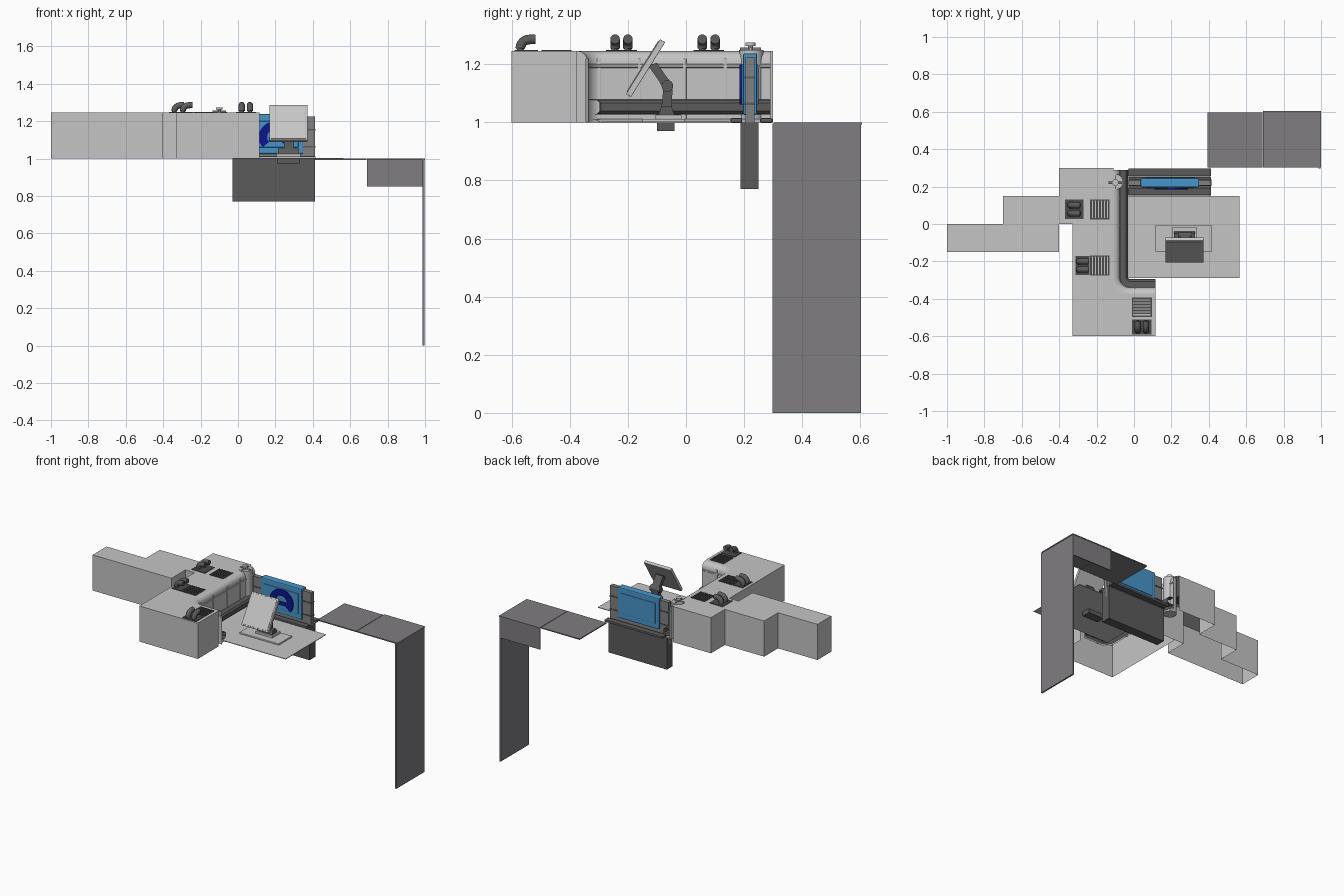
import bpy, bmesh, math
from mathutils import Vector, Matrix

if "Cube" in bpy.data.objects:
    bpy.data.objects.remove(bpy.data.objects["Cube"])


def material(name, rgb):
    m = bpy.data.materials.new(name)
    m.diffuse_color = (*rgb, 1)
    m.use_nodes = True
    m.node_tree.nodes["Principled BSDF"].inputs["Base Color"].default_value = m.diffuse_color
    return m


LIGHT = material("light grey", (0.56, 0.56, 0.56))
DARK = material("dark grey", (0.105, 0.105, 0.105))
MID = material("mid grey", (0.22, 0.22, 0.225))
VENT = material("charcoal", (0.07, 0.07, 0.07))
MAUVE = material("mauve grey", (0.215, 0.205, 0.22))
BLUE = material("panel blue", (0.065, 0.30, 0.60))
NAVY = material("navy", (0.004, 0.008, 0.28))
TOP = 1.245


def finish(name, bm, mat, smooth=False):
    me = bpy.data.meshes.new(name)
    bm.to_mesh(me)
    bm.free()
    me.materials.append(mat)
    if smooth:
        for p in me.polygons:
            p.use_smooth = True
        me.set_sharp_from_angle(angle=math.radians(35))
    ob = bpy.data.objects.new(name, me)
    bpy.context.collection.objects.link(ob)
    return ob


def box(name, x0, x1, y0, y1, z0, z1, mat, bevel=0, keep=None):
    """Box by limits; keep = string of faces to keep, e.g. 't' top, 'w' -x, 'e' +x, 's' -y, 'n' +y."""
    bm = bmesh.new()
    bmesh.ops.create_cube(bm, size=1)
    for v in bm.verts:
        v.co = Vector(((x0 + x1) / 2 + v.co.x * (x1 - x0), (y0 + y1) / 2 + v.co.y * (y1 - y0),
                       (z0 + z1) / 2 + v.co.z * (z1 - z0)))
    if keep:
        bm.normal_update()
        dirs = {'t': (0, 0, 1), 'w': (-1, 0, 0), 'e': (1, 0, 0), 's': (0, -1, 0), 'n': (0, 1, 0)}
        drop = [f for f in bm.faces if not any(f.normal.dot(Vector(dirs[k])) > 0.9 for k in keep)]
        bmesh.ops.delete(bm, geom=drop, context='FACES')
    if bevel:
        bmesh.ops.bevel(bm, geom=bm.edges[:], offset=bevel, segments=2, affect='EDGES', profile=0.5)
    return finish(name, bm, mat)


def tube(name, pts, r, mat, n=16):
    """Capped round tube along points."""
    bm = bmesh.new()
    pts = [Vector(p) for p in pts]
    rings = []
    for i, p in enumerate(pts):
        d = (pts[min(i + 1, len(pts) - 1)] - pts[max(i - 1, 0)]).normalized()
        q = d.to_track_quat('Z', 'Y')
        rings.append([bm.verts.new(p + q @ Vector((r * math.cos(a * math.tau / n), r * math.sin(a * math.tau / n), 0)))
                      for a in range(n)])
    for a, b in zip(rings, rings[1:]):
        for k in range(n):
            bm.faces.new((a[k], a[(k + 1) % n], b[(k + 1) % n], b[k]))
    bm.faces.new(rings[0][::-1])
    bm.faces.new(rings[-1])
    bmesh.ops.recalc_face_normals(bm, faces=bm.faces[:])
    return finish(name, bm, mat, True)


def extrude_outline(name, outline, axis, a, b, mat):
    """Closed 2D outline extruded along x (outline is y,z) or y (outline is x,z)."""
    def place(p, t):
        return (t, p[0], p[1]) if axis == 'x' else (p[0], t, p[1])
    bm = bmesh.new()
    lo = [bm.verts.new(place(p, a)) for p in outline]
    hi = [bm.verts.new(place(p, b)) for p in outline]
    n = len(outline)
    for k in range(n):
        bm.faces.new((lo[k], lo[(k + 1) % n], hi[(k + 1) % n], hi[k]))
    bm.faces.new(lo[::-1])
    bm.faces.new(hi)
    bmesh.ops.recalc_face_normals(bm, faces=bm.faces[:])
    return finish(name, bm, mat)


def sweep(name, profile, mat):
    """Sweep (inset, z) profile along the L-shaped inner wall with its rounded corner."""
    bm = bmesh.new()
    rows = []
    for d, z in profile:
        r = 0.09 - d
        path = [(0.115, -0.375 + d)]
        path += [(-0.02 + r * math.cos(a), -0.285 + r * math.sin(a))
                 for a in [math.radians(270 - 11.25 * k) for k in range(9)]]
        path.append((-0.11 + d, 0.29))
        rows.append([bm.verts.new((x, y, z)) for x, y in path])
    for a, b in zip(rows, rows[1:]):
        for k in range(len(a) - 1):
            bm.faces.new((a[k], a[k + 1], b[k + 1], b[k]))
    bm.normal_update()
    bmesh.ops.reverse_faces(bm, faces=[f for f in bm.faces]) if bm.faces[:][0].normal.z < 0 else None
    return finish(name, bm, mat, True)


# Stepped counter housings, open underneath
for i, (x0, x1, y0, y1, keep) in enumerate([
        (-1.0, -0.7, -0.15, 0, 'twsn'), (-0.7, -0.4, -0.15, 0, 'tse'), (-0.7, -0.4, 0, 0.15, 'twn'),
        (-0.4, -0.11, 0, 0.15, 'ts'), (-0.4, -0.11, 0.15, 0.3, 'twn'), (-0.33, -0.11, -0.3, 0, 'tw'),
        (-0.33, -0.11, -0.375, -0.3, 'tw'), (-0.33, -0.11, -0.525, -0.375, 'tw'),
        (-0.33, -0.11, -0.6, -0.525, 'tws'), (-0.11, -0.03, -0.6, -0.375, 'ts'),
        (-0.03, 0.115, -0.6, -0.375, 'tse')]):
    box(f"counter_housing_{i}", x0, x1, y0, y1, 1.0, TOP, LIGHT, keep=keep)

# Inner wall with rolled top edge and dark bumper
sweep("inner_wall", [(-0.04, 1.2445), (0, 1.2445), (0.015, 1.241), (0.027, 1.232), (0.034, 1.218), (0.035, 1.2),
                     (0.039, 1.197), (0.039, 1.19), (0.035, 1.187), (0.035, 1.0)], LIGHT)
sweep("wall_bumper", [(0.035, 1.078), (0.068, 1.076), (0.078, 1.066), (0.078, 1.038), (0.068, 1.028),
                      (0.035, 1.026)], DARK)
sweep("wall_skirt", [(0.035, 1.012), (0.06, 1.01), (0.08, 1.0)], LIGHT)
for i, y in enumerate((-0.3, -0.16, -0.005, 0.135, 0.245)):
    box(f"wall_rib_{i}", -0.08, -0.071, y - 0.006, y + 0.006, 1.0, 1.22, LIGHT, 0.002)
box("wall_rib_wing", 0.0, 0.012, -0.345, -0.336, 1.0, 1.22, LIGHT, 0.002)

# Corner column with a four-armed valve handle
tube("corner_column", [(-0.1, 0.225, 1.0), (-0.1, 0.225, 1.248)], 0.042, LIGHT, 24)
tube("valve_stem", [(-0.1, 0.222, 1.24), (-0.1, 0.222, 1.272)], 0.009, MID)
tube("valve_cap", [(-0.1, 0.222, 1.262), (-0.1, 0.222, 1.274)], 0.018, LIGHT)
for i, (dx, dy) in enumerate(((1, 0), (0, 1))):
    tube(f"valve_arm_{i}", [(-0.1 - dx * .036, 0.222 - dy * .036, 1.252), (-0.1 + dx * .036, 0.222 + dy * .036, 1.252)],
         0.005, LIGHT, 8)


# Grilles with paired elbow pipes; built facing +x, then turned
def vent(tag, px, py, gx, gy, turn, depth):
    def put(ob, cx, cy):
        ob.data.transform(Matrix.Translation((cx, cy, TOP)) @ Matrix.Rotation(turn, 4, 'Z'))
    put(box(f"pipe_base_{tag}", -depth / 2, depth / 2, -0.052, 0.052, -0.002, 0.004, VENT), px, py)
    for s in (-1, 1):
        pts = [(-0.02, s * 0.022, 0)] + [(0.012 - 0.032 * math.cos(a), s * 0.022, 0.01 + 0.03 * math.sin(a))
                                        for a in [math.radians(15 * k) for k in range(7)]] + [(0.032, s * 0.022, 0.041)]
        put(tube(f"elbow_pipe_{tag}_{s}", pts, 0.0165, DARK), px, py)
    for k in range(7):
        x = -0.047 + k * 0.0157
        put(box(f"grille_slat_{tag}_{k}", x - 0.005, x + 0.005, -0.052, 0.052, 0, 0.004, VENT), gx, gy)
    for s in (-1, 1):
        put(box(f"grille_rim_{tag}_{s}", -0.052, 0.052, s * 0.05 - 0.003, s * 0.05 + 0.003, 0, 0.003, VENT), gx, gy)


vent("rear", -0.32, 0.078, -0.182, 0.078, 0, 0.1)
vent("middle", -0.275, -0.222, -0.182, -0.222, 0, 0.075)
vent("front", 0.042, -0.55, 0.042, -0.446, math.pi / 2, 0.08)

# Desk plate and monitor
box("desk_plate", -0.03, 0.565, -0.29, 0.15, 0.998, 1.002, LIGHT)
box("monitor_tray", 0.115, 0.415, -0.15, -0.005, 1.0, 1.012, LIGHT, 0.003)
box("monitor_foot", 0.205, 0.335, -0.105, -0.015, 1.01, 1.026, LIGHT, 0.003)
box("foot_socket", 0.21, 0.33, -0.1, -0.04, 0.97, 1.0, DARK)
extrude_outline("monitor_neck", [(-0.088, 1.02), (-0.05, 1.02), (-0.046, 1.13), (-0.07, 1.16), (-0.1, 1.205),
                                 (-0.13, 1.195), (-0.095, 1.145), (-0.078, 1.115)], 'x', 0.245, 0.3, DARK)
extrude_outline("neck_collar", [(-0.095, 1.025), (-0.04, 1.025), (-0.05, 1.055), (-0.085, 1.055)], 'x', 0.215, 0.325, DARK)
tube("neck_hinge", [(0.235, -0.064, 1.125), (0.31, -0.064, 1.125)], 0.02, DARK)
tilt = Matrix.Translation((0.27, -0.14, 1.187)) @ Matrix.Rotation(math.radians(-32), 4, 'X')
for name, w, y0, y1, h, m in (("monitor_body", 0.102, -0.009, 0.011, 0.111, LIGHT),
                              ("monitor_screen", 0.094, -0.012, -0.008, 0.103, LIGHT)):
    box(name, -w, w, y0, y1, -h, h, m, 0.002).data.transform(tilt)

# Gate: floor frame, grey leaf, blue panel, lower dark slab
for i, (y0, y1) in enumerate(((0.153, 0.193), (0.255, 0.297))):
    box(f"gate_floor_rail_{i}", -0.03, 0.413, y0, y1, 0.998, 1.014, DARK, 0.004)
box("gate_slab", -0.03, 0.413, 0.187, 0.25, 0.77, 1.0, DARK)
box("gate_leaf", -0.03, 0.413, 0.205, 0.235, 0.935, 1.225, MID)
for i, z in enumerate((1.06, 1.15)):
    box(f"gate_leaf_strip_{i}", -0.03, 0.414, 0.202, 0.238, z, z + 0.008, DARK)
box("blue_panel", 0.035, 0.348, 0.196, 0.245, 1.025, 1.237, BLUE, 0.006)
box("blue_panel_band", 0.06, 0.323, 0.191, 0.249, 1.06, 1.2, BLUE, 0.003)

# Navy arch decoration on the front of the blue panel
arch = [(0.2 + r * 1.05 * math.cos(math.radians(a)), 1.115 + r * math.sin(math.radians(a)))
        for r, seq in ((0.085, range(-40, 221, 20)), (0.042, range(220, -41, -20))) for a in seq]
extrude_outline("navy_arch", arch, 'y', 0.184, 0.192, NAVY)
box("navy_bar", 0.165, 0.25, 0.185, 0.192, 1.09, 1.115, NAVY)

# Side bench: two top plates, back drop plate, tall end plate
box("bench_top_inner", 0.393, 0.687, 0.302, 0.595, 0.993, 1.0, MAUVE)
box("bench_top_outer", 0.69, 1.0, 0.302, 0.605, 0.993, 1.0, MAUVE)
box("bench_back_plate", 0.69, 0.993, 0.597, 0.603, 0.85, 0.995, MAUVE)
box("bench_end_plate", 0.987, 0.997, 0.297, 0.602, 0.0, 0.995, MAUVE)
